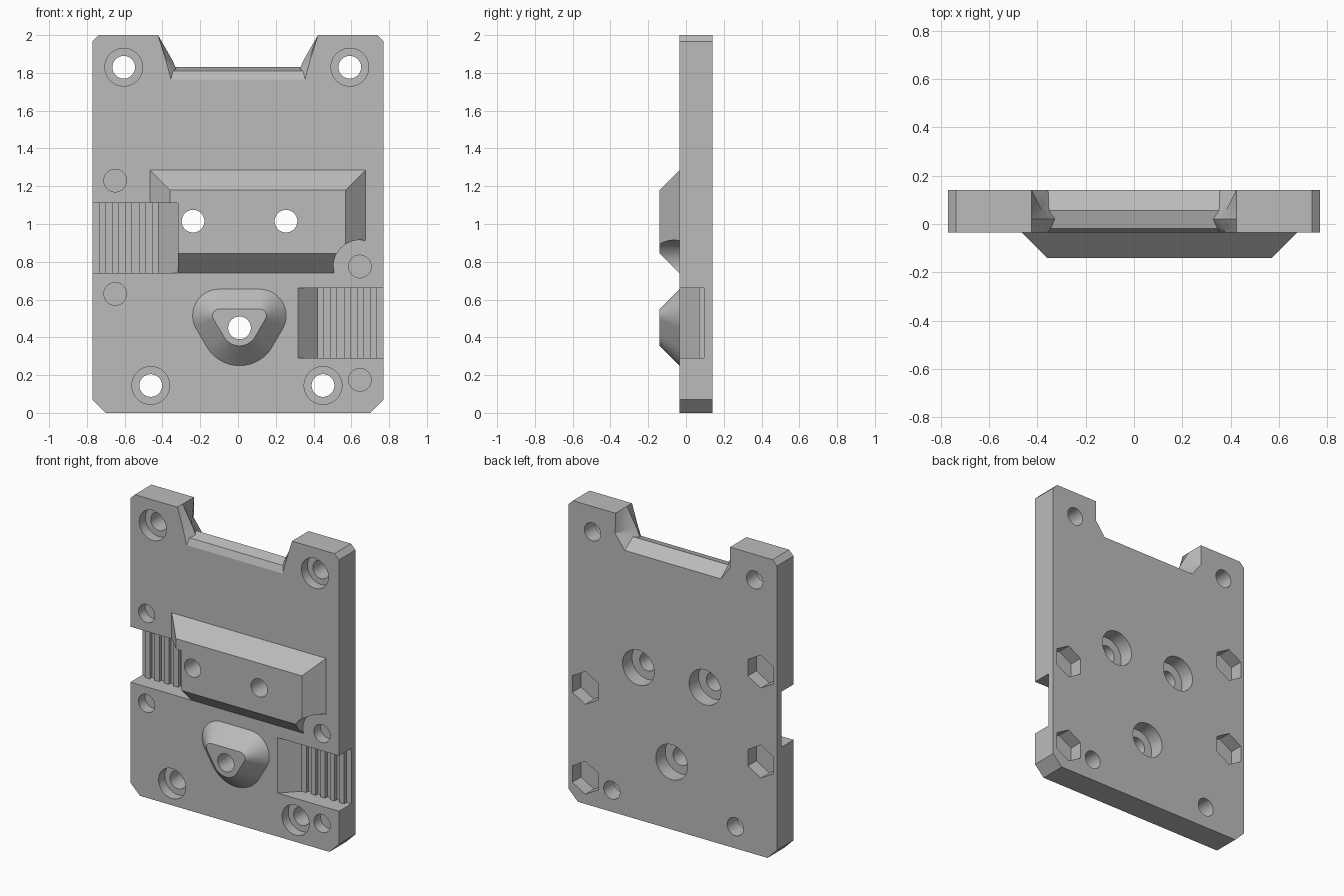
import bpy, bmesh, math

cube = bpy.data.objects.get("Cube")
if cube:
    bpy.data.objects.remove(cube, do_unlink=True)

FRONT, BACK, TIP = -0.035, 0.14, -0.14

grey = bpy.data.materials.new("plain_grey")
grey.use_nodes = True
grey.diffuse_color = (0.5, 0.5, 0.5, 1)
grey.node_tree.nodes["Principled BSDF"].inputs["Base Color"].default_value = (0.5, 0.5, 0.5, 1)


def finish(name, bm):
    bmesh.ops.recalc_face_normals(bm, faces=bm.faces[:])
    mesh = bpy.data.meshes.new(name)
    bm.to_mesh(mesh)
    bm.free()
    mesh.materials.append(grey)
    obj = bpy.data.objects.new(name, mesh)
    bpy.context.collection.objects.link(obj)
    return obj


def loft(name, rings):
    """Closed solid through rings that have equal point counts."""
    bm = bmesh.new()
    rows = [[bm.verts.new(p) for p in ring] for ring in rings]
    for a, b in zip(rows, rows[1:]):
        for i in range(len(a)):
            j = (i + 1) % len(a)
            bm.faces.new((a[i], a[j], b[j], b[i]))
    bm.faces.new(rows[0])
    bm.faces.new(rows[-1])
    return finish(name, bm)


def hull(name, points):
    bm = bmesh.new()
    for p in points:
        bm.verts.new(p)
    res = bmesh.ops.convex_hull(bm, input=bm.verts[:])
    inside = [v for v in bm.verts if not v.link_faces]
    bmesh.ops.delete(bm, geom=inside, context='VERTS')
    bmesh.ops.dissolve_limit(bm, angle_limit=0.002, verts=bm.verts[:], edges=bm.edges[:])
    return finish(name, bm)


def circle(x, z, r, y, n=48, start=0.0):
    return [(x + r * math.cos(start + math.tau * i / n), y,
             z + r * math.sin(start + math.tau * i / n)) for i in range(n)]


def drill(x, z, r, y0, y1, n=48, start=0.0):
    return loft("cutter", [circle(x, z, r, y, n, start) for y in (y0, y1)])


def rect(x0, x1, z0, z1, y):
    return [(x0, y, z0), (x1, y, z0), (x1, y, z1), (x0, y, z1)]


def cut(targets, cutter):
    cutter.hide_render = True
    for obj in targets:
        mod = obj.modifiers.new("cut", 'BOOLEAN')
        mod.operation = 'DIFFERENCE'
        mod.solver = 'EXACT'
        mod.object = cutter
        bpy.context.view_layer.objects.active = obj
        bpy.ops.object.modifier_apply(modifier=mod.name)
    bpy.data.objects.remove(cutter, do_unlink=True)


# Base plate with chamfered corners
half = [(0.7, 0), (0.77, 0.07), (0.77, 1.967), (0.737, 2)]
outline = half + [(-x, z) for x, z in reversed(half)]
plate = loft("base_plate", [[(x, y, z) for x, z in outline] for y in (FRONT, BACK)])

# Raised block with sloping sides
block = hull("clamp_block", rect(-0.465, 0.675, 0.74, 1.285, FRONT + 0.003)
             + rect(-0.465, 0.675, 0.74, 1.285, FRONT)
             + rect(-0.36, 0.57, 0.845, 1.18, TIP))

# Rounded triangular post, tapering forward
points = []
for y, grow in ((FRONT + 0.003, 0.105), (FRONT, 0.105), (TIP, 0)):
    for x, z, r in ((-0.1, 0.515, 0.035), (0.115, 0.515, 0.035), (0.008, 0.45, 0.095)):
        points += circle(x, z, r + grow, y, 64)
post = hull("locating_post", points)

# Top notch with ridged walls: y, mid half width, low half width, floor height
sections = [(-0.06, 0.381, 0.355, 1.765), (FRONT, 0.381, 0.355, 1.765),
            (-0.018, 0.37, 0.345, 1.81), (0.02, 0.346, 0.327, 1.82),
            (0.055, 0.38, 0.352, 1.83), (BACK, 0.425, 0.355, 1.77),
            (0.16, 0.425, 0.355, 1.77)]
rings = []
for y, mid, low, floor in sections:
    side = [(low, floor), (mid, 1.865), (0.423, 2), (0.423, 2.1)]
    rings.append([(x, y, z) for x, z in side] + [(-x, y, z) for x, z in reversed(side)])
cut([plate], loft("notch_cutter", rings))

# Side slots with a ramp and ribbed floor
for sign, z0, z1 in ((-1, 0.74, 1.11), (1, 0.29, 0.66)):
    profile = [(0.9, -0.2), (0.318, -0.2), (0.318, FRONT), (0.42, 0.07)]
    for i in range(10):
        depth = 0.095 if i % 2 else 0.07
        profile += [(0.42 + 0.035 * i, depth), (0.455 + 0.035 * i, depth)]
    profile = [p for i, p in enumerate(profile) if i == 0 or p != profile[i - 1]]
    profile[-1] = (0.9, 0.095)
    cut([plate, block] if sign < 0 else [plate],
        loft("slot_cutter", [[(sign * x, y, z) for x, y in profile] for z in (z0, z1)]))

# Corner screw holes, counterbored at the front
for x, z in ((-0.605, 1.83), (0.592, 1.83), (-0.462, 0.145), (0.45, 0.145)):
    cut([plate], drill(x, z, 0.06, -0.3, 0.3))
    cut([plate], drill(x, z, 0.1, -0.3, 0.03))

# Part screw holes, counterbored at the back
for x, z, part in ((-0.238, 1.015, block), (0.254, 1.015, block), (0.008, 0.45, post)):
    cut([plate, part], drill(x, z, 0.06, -0.3, 0.3))
    cut([plate], drill(x, z, 0.117, 0.04, 0.3))

# Blind front holes with hexagonal pockets behind
for x, z in ((-0.65, 1.23), (-0.65, 0.63), (0.645, 0.775), (0.645, 0.175)):
    cut([plate], drill(x, z, 0.06, -0.3, 0.035))
    cut([plate], drill(x, z, 0.11, 0.05, 0.3, 6, math.pi / 2))

# Round clearance at the block corner
cut([block], drill(0.645, 0.775, 0.14, -0.3, 0.1))

for obj in (plate, block, post):
    bpy.ops.object.select_all(action='DESELECT')
    obj.select_set(True)
    bpy.context.view_layer.objects.active = obj
    bpy.ops.object.shade_smooth_by_angle(angle=math.radians(20))
